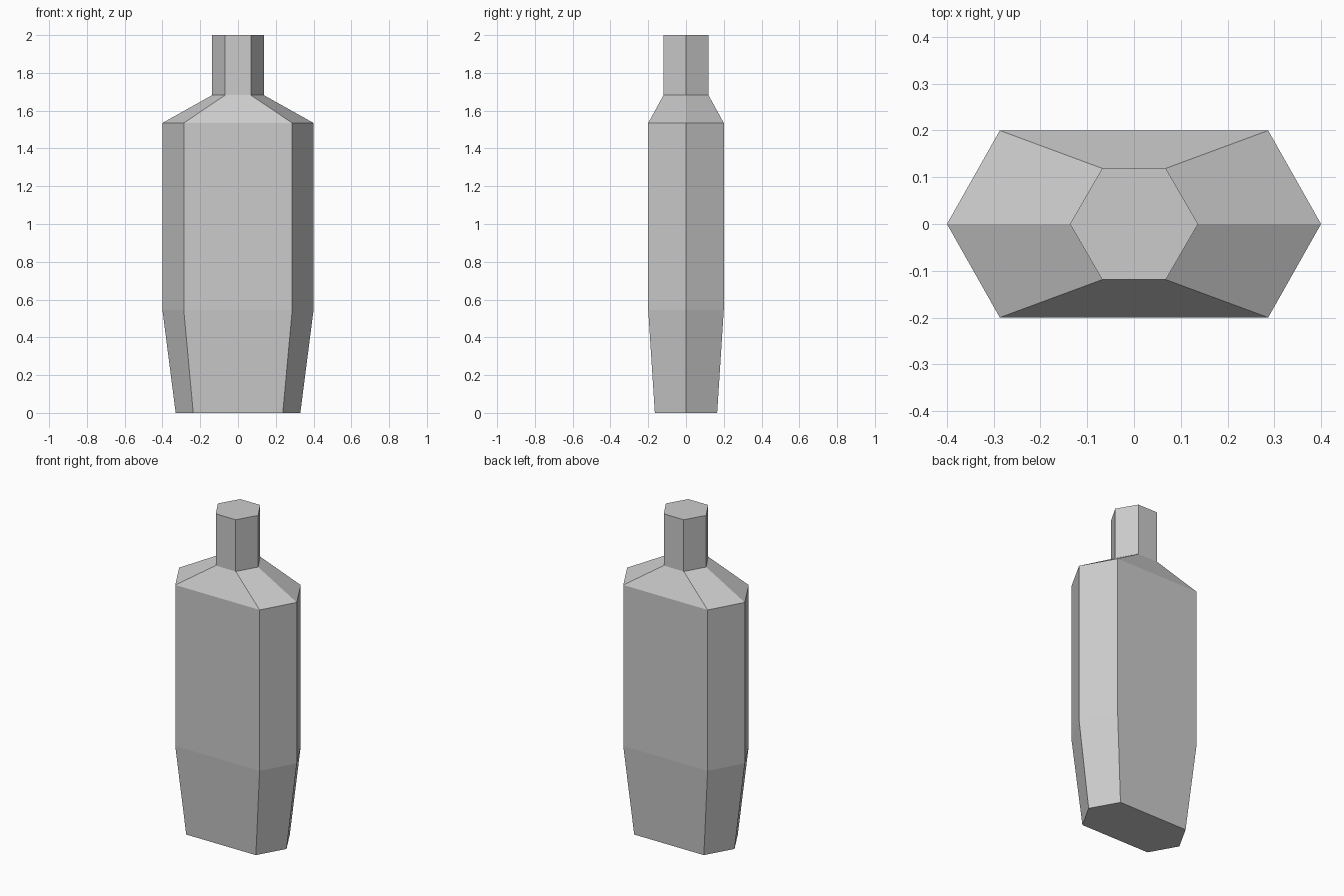
import bpy, bmesh

if "Cube" in bpy.data.objects:
    bpy.data.objects.remove(bpy.data.objects["Cube"])

# Bottle cross-sections: height, half width, half width of flat front, half depth
sections = [
    (0.0, 0.33, 0.237, 0.165),    # base
    (0.545, 0.40, 0.287, 0.20),   # end of lower taper
    (1.535, 0.40, 0.287, 0.20),   # top of body
    (1.682, 0.137, 0.068, 0.119), # neck bottom
    (2.0, 0.137, 0.068, 0.119),   # neck top
]

bm = bmesh.new()

def hexagon(z, w, f, d):
    points = [(w, 0), (f, d), (-f, d), (-w, 0), (-f, -d), (f, -d)]
    return [bm.verts.new((x, y, z)) for x, y in points]

rings = [hexagon(*s) for s in sections]

# Side walls between neighbouring sections
for low, high in zip(rings, rings[1:]):
    for i in range(6):
        j = (i + 1) % 6
        bm.faces.new((low[i], low[j], high[j], high[i]))

# Closed base and top
bm.faces.new(rings[0][::-1])
bm.faces.new(rings[-1])

mesh = bpy.data.meshes.new("bottle")
bm.to_mesh(mesh)
bm.free()
bpy.context.collection.objects.link(bpy.data.objects.new("bottle", mesh))
